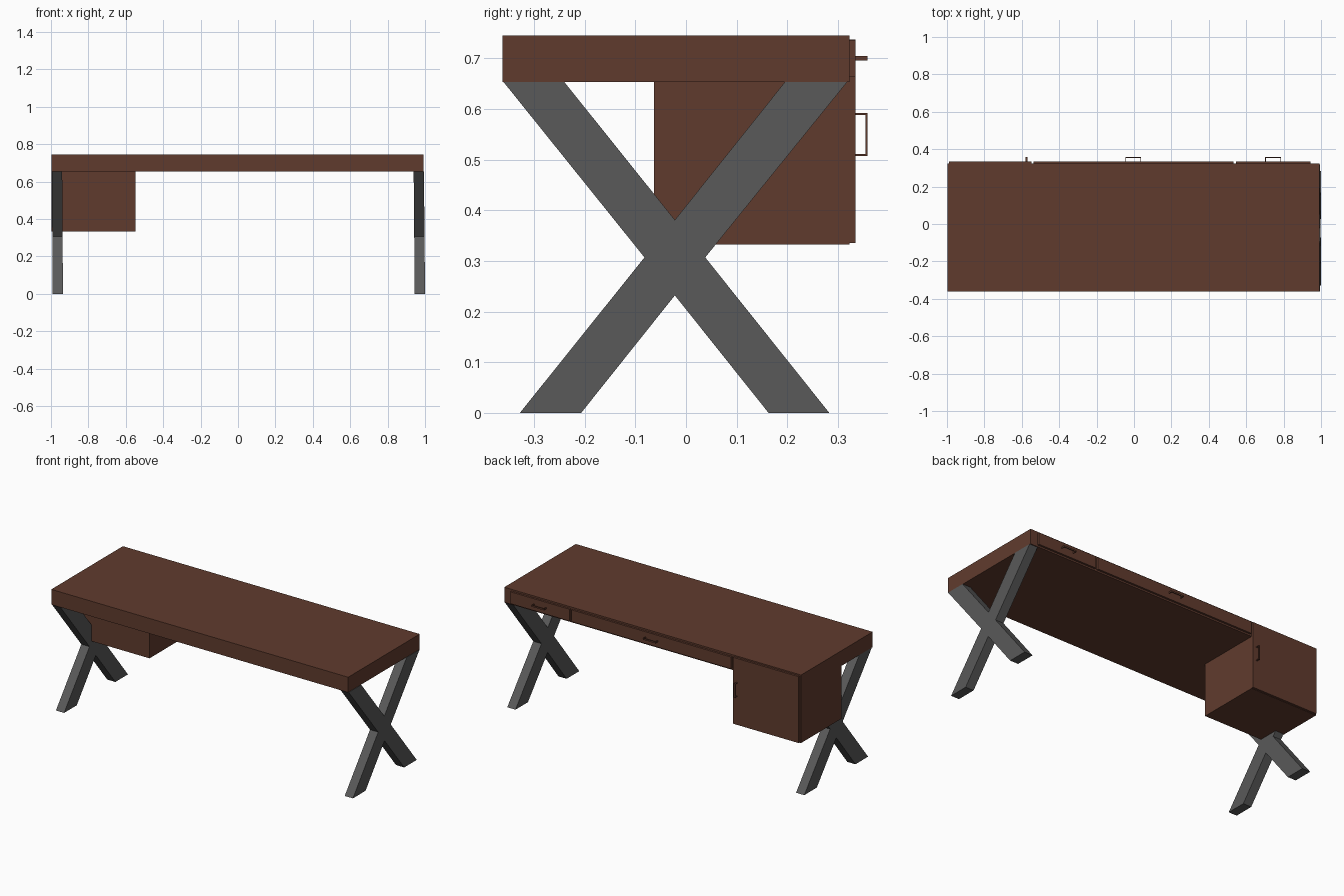
import bpy, bmesh

if "Cube" in bpy.data.objects:
    bpy.data.objects.remove(bpy.data.objects["Cube"])


def material(name, rgb):
    m = bpy.data.materials.new(name)
    m.diffuse_color = (*rgb, 1)
    m.use_nodes = True
    m.node_tree.nodes["Principled BSDF"].inputs["Base Color"].default_value = m.diffuse_color
    return m


wood = material("brown wood", (0.118, 0.044, 0.027))
metal = material("dark grey metal", (0.1, 0.1, 0.1))


def finish(name, bm, mat):
    bmesh.ops.recalc_face_normals(bm, faces=bm.faces)
    me = bpy.data.meshes.new(name)
    bm.to_mesh(me)
    bm.free()
    me.materials.append(mat)
    ob = bpy.data.objects.new(name, me)
    bpy.context.collection.objects.link(ob)
    return ob


def add_box(bm, x0, x1, y0, y1, z0, z1):
    vs = bmesh.ops.create_cube(bm, size=1)["verts"]
    for v in vs:
        v.co = (x1 if v.co.x > 0 else x0,
                y1 if v.co.y > 0 else y0,
                z1 if v.co.z > 0 else z0)


def box(name, *dims):
    bm = bmesh.new()
    add_box(bm, *dims)
    return finish(name, bm, wood)


# Extruded X profile in the y-z plane, leaning very slightly in x
def leg(name, x0, lean):
    pts = [(-.36, .653), (-.24, .653), (-.022, .381), (.195, .653),
           (.318, .653), (.038, .307), (.283, 0), (.163, 0),
           (-.022, .232), (-.207, 0), (-.328, 0), (-.082, .307)]
    bm = bmesh.new()
    f = bm.faces.new([bm.verts.new((x0 + lean * z, y, z)) for y, z in pts])
    r = bmesh.ops.extrude_face_region(bm, geom=[f])
    new = [v for v in r["geom"] if isinstance(v, bmesh.types.BMVert)]
    bmesh.ops.translate(bm, verts=new, vec=(.055, 0, 0))
    finish(name, bm, metal)


# Thin U-shaped pull: two posts and a bar, upright or level
def handle(name, x, z, length, upright=False):
    h, w, t = length / 2, .0045, .004
    bm = bmesh.new()
    parts = [(-h, -h + t, .334, .358), (h - t, h, .334, .358),
             (-h + t, h - t, .354, .358)]
    for a, b, y0, y1 in parts:
        if upright:
            add_box(bm, x - w, x + w, y0, y1, z + a, z + b)
        else:
            add_box(bm, x + a, x + b, y0, y1, z - w, z + w)
    finish(name, bm, wood)


# Desk body and hanging cabinet
box("desk_top", -.998, .992, -.362, .323, .653, .745)
box("cabinet_body", -.998, -.549, -.063, .323, .333, .653)

# Door and drawer fronts on the back side
box("cabinet_door", -.99, -.549, .323, .335, .335, .737)
box("wide_drawer_front", -.537, .532, .323, .335, .663, .735)
box("small_drawer_front", .545, .943, .323, .335, .663, .735)

# Pulls
handle("door_handle", -.575, .55, .085, upright=True)
handle("wide_drawer_handle", -.004, .7, .085)
handle("small_drawer_handle", .744, .7, .085)

# Crossed legs
leg("left_leg", -.991, -.006)
leg("right_leg", .945, -.009)
